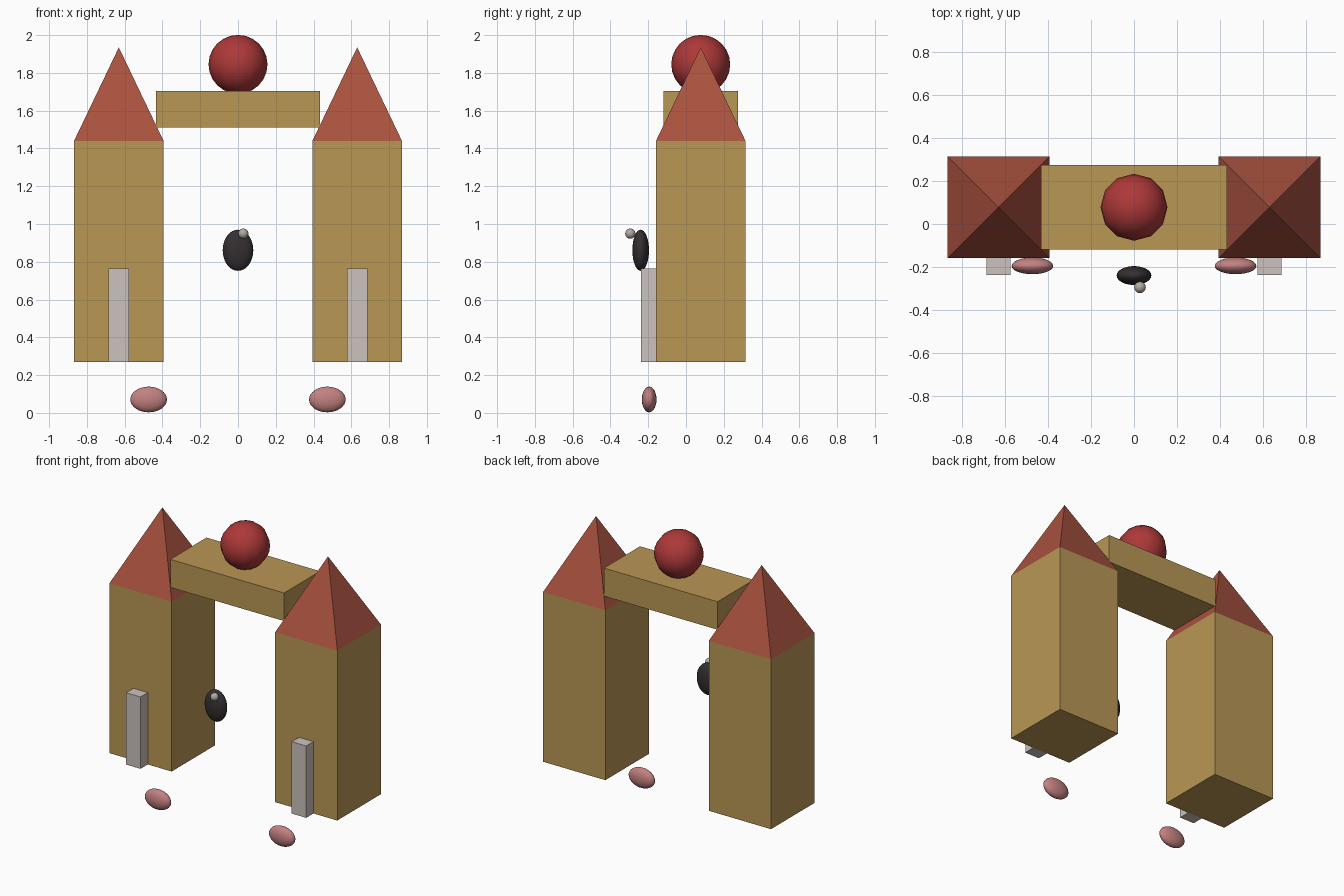
import bpy, bmesh
from mathutils import Matrix, Vector

if "Cube" in bpy.data.objects:
    bpy.data.objects.remove(bpy.data.objects["Cube"])


def material(name, color):
    m = bpy.data.materials.new(name)
    m.diffuse_color = (*color, 1)
    m.use_nodes = True
    m.node_tree.nodes["Principled BSDF"].inputs["Base Color"].default_value = m.diffuse_color
    return m


STONE = material("ochre_stone", (0.49, 0.31, 0.09))
ROOF = material("red_roof", (0.40, 0.085, 0.05))
RED = material("red_ball", (0.42, 0.04, 0.04))
PALE = material("pale_post", (0.60, 0.54, 0.51))
PINK = material("pink", (0.55, 0.22, 0.22))
BLACK = material("dark", (0.035, 0.028, 0.03))
GREY = material("warm_grey", (0.45, 0.40, 0.36))


def finish(name, bm, mat, smooth=False):
    mesh = bpy.data.meshes.new(name)
    bm.to_mesh(mesh)
    bm.free()
    mesh.materials.append(mat)
    for p in mesh.polygons:
        p.use_smooth = smooth
    ob = bpy.data.objects.new(name, mesh)
    bpy.context.collection.objects.link(ob)
    return ob


def box(name, lo, hi, mat):
    lo, hi = Vector(lo), Vector(hi)
    bm = bmesh.new()
    bmesh.ops.create_cube(bm, size=1, matrix=Matrix.Translation((lo + hi) / 2)
                          @ Matrix.Diagonal((*(hi - lo), 1)))
    return finish(name, bm, mat)


def ball(name, center, radii, mat, segments, rings):
    bm = bmesh.new()
    bmesh.ops.create_uvsphere(bm, u_segments=segments, v_segments=rings, radius=1,
                              matrix=Matrix.Translation(center) @ Matrix.Diagonal((*radii, 1)))
    return finish(name, bm, mat, True)


def pyramid(name, center, half, z0, z1, mat):
    bm = bmesh.new()
    base = [bm.verts.new((center[0] + half * sx, center[1] + half * sy, z0))
            for sx, sy in ((-1, -1), (1, -1), (1, 1), (-1, 1))]
    tip = bm.verts.new((*center, z1))
    bm.faces.new(base[::-1])
    for i in range(4):
        bm.faces.new((base[i], base[(i + 1) % 4], tip))
    return finish(name, bm, mat)


CY = 0.078      # shared depth centre of the masonry
HALF = 0.237    # half width of a tower

# Mirrored towers, roofs, front posts and feet
for side, s in (("left", -1), ("right", 1)):
    cx = s * 0.631
    box(f"{side}_tower", (cx - HALF, CY - HALF, 0.27), (cx + HALF, CY + HALF, 1.44), STONE)
    pyramid(f"{side}_roof", (cx, CY), HALF, 1.44, 1.935, ROOF)
    box(f"{side}_post", (cx - 0.055, -0.238, 0.27), (cx + 0.055, -0.159, 0.765), PALE)
    ball(f"{side}_foot", (s * 0.473, -0.195, 0.071), (0.097, 0.039, 0.068), PINK, 24, 16)

# Bridge between the roofs with the ball on top
box("bridge", (-0.433, -0.118, 1.512), (0.433, 0.275, 1.705), STONE)
ball("top_ball", (0, CY, 1.845), (0.156, 0.156, 0.156), RED, 12, 12)

# Floating dark oval with its highlight bead
ball("dark_oval", (0, -0.24, 0.861), (0.081, 0.044, 0.109), BLACK, 24, 16)
ball("bead", (0.028, -0.295, 0.949), (0.027, 0.027, 0.027), GREY, 16, 12)
